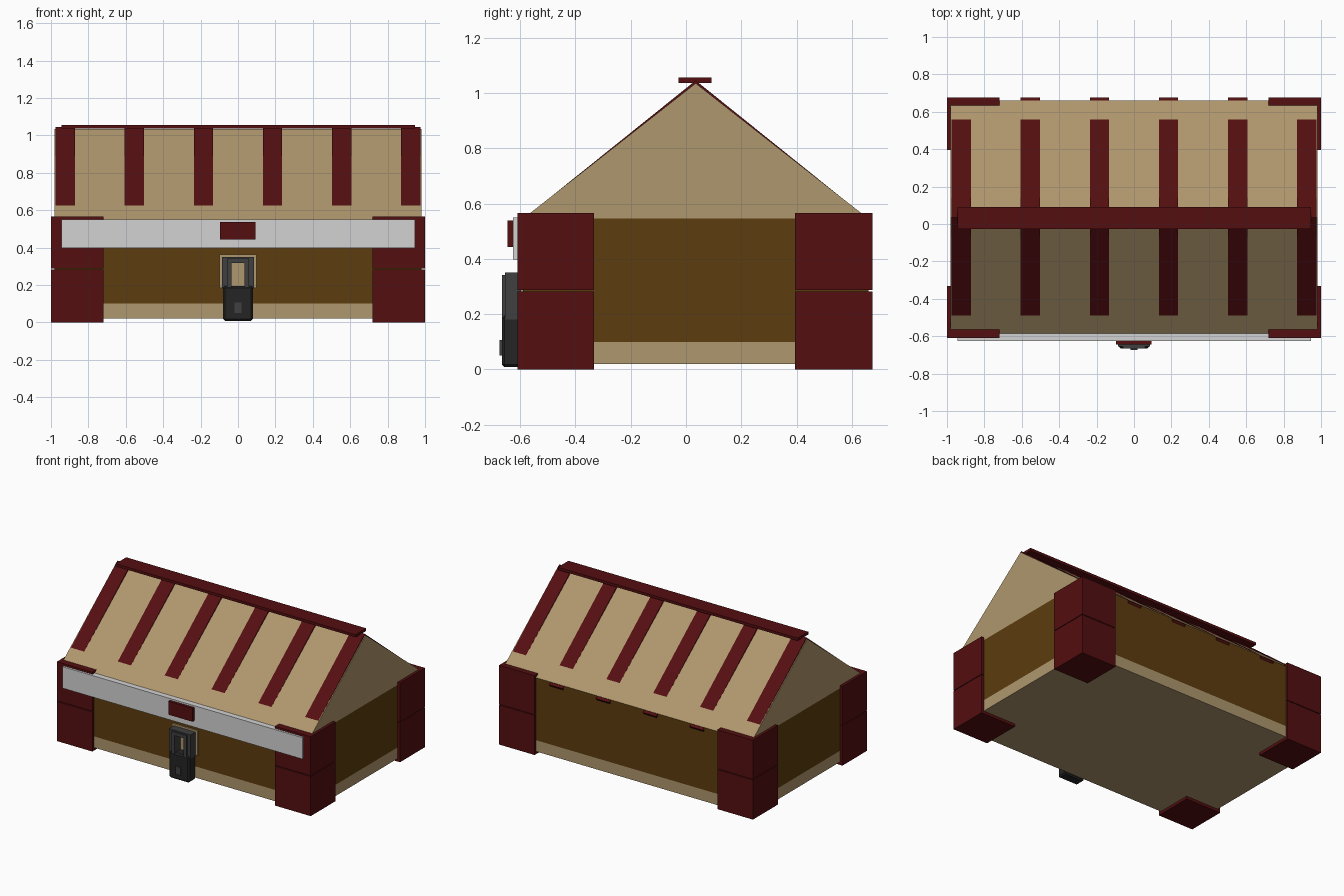
import bpy, bmesh

if "Cube" in bpy.data.objects:
    bpy.data.objects.remove(bpy.data.objects["Cube"])

CY = 0.035  # depth centre of the chest body


def material(name, rgb):
    m = bpy.data.materials.new(name)
    m.diffuse_color = (*rgb, 1)
    m.use_nodes = True
    m.node_tree.nodes["Principled BSDF"].inputs["Base Color"].default_value = m.diffuse_color
    return m


TAN = material("tan_wood", (0.429, 0.309, 0.153))
BROWN = material("brown_wood", (0.107, 0.045, 0.0044))
RED = material("dark_red", (0.089, 0.0044, 0.0052))
SILVER = material("light_grey_metal", (0.65, 0.65, 0.65))
GREY = material("dark_grey_metal", (0.05, 0.05, 0.052))
BLACK = material("black_metal", (0.018, 0.018, 0.018))


def finish(name, bm, mats, bevel=0):
    bmesh.ops.recalc_face_normals(bm, faces=bm.faces)
    me = bpy.data.meshes.new(name)
    bm.to_mesh(me)
    bm.free()
    for m in mats:
        me.materials.append(m)
    ob = bpy.data.objects.new(name, me)
    bpy.context.collection.objects.link(ob)
    if bevel:
        mod = ob.modifiers.new("bevel", "BEVEL")
        mod.width, mod.segments = bevel, 1
    return ob


def box(name, x, y, z, mat, bevel=0):
    bm = bmesh.new()
    bmesh.ops.create_cube(bm, size=1)
    for v in bm.verts:
        v.co = [lo + (c + 0.5) * (hi - lo) for c, (lo, hi) in zip(v.co, (x, y, z))]
    return finish(name, bm, [mat], bevel)


def extrude(name, points, vec, mat, bevel=0):
    bm = bmesh.new()
    face = bm.faces.new([bm.verts.new(p) for p in points])
    out = bmesh.ops.extrude_face_region(bm, geom=[face])
    bmesh.ops.translate(bm, vec=vec, verts=[g for g in out["geom"] if isinstance(g, bmesh.types.BMVert)])
    if face not in bm.faces:
        face = None
    bm.verts.ensure_lookup_table()
    return finish(name, bm, [mat], bevel)


# Chest body and gabled lid: stacked rings closed by a ridge, coloured by height
bm = bmesh.new()
HX, HY = 0.98, 0.625
rings = [[bm.verts.new((sx * HX, CY + sy * HY, z)) for sx, sy in ((-1, -1), (1, -1), (1, 1), (-1, 1))]
         for z in (0.02, 0.10, 0.545)]
bm.faces.new(rings[0])
for a, b in zip(rings, rings[1:]):
    for i in range(4):
        j = (i + 1) % 4
        bm.faces.new((a[i], a[j], b[j], b[i]))
left, right = (bm.verts.new((s * HX, CY, 1.035)) for s in (-1, 1))
t = rings[2]
bm.faces.new((t[0], t[1], right, left))
bm.faces.new((t[2], t[3], left, right))
bm.faces.new((t[1], t[2], right))
bm.faces.new((t[3], t[0], left))
for f in bm.faces:
    f.material_index = 1 if 0.2 < f.calc_center_median().z < 0.5 else 0
finish("chest_body", bm, [TAN, BROWN])

# Corner guards in two stacked blocks
for sx in (-1, 1):
    x = tuple(sorted((sx * 0.72, sx * 1.0)))
    for side, y in (("front", (-0.61, -0.332)), ("back", (0.395, 0.675))):
        lr = "left" if sx < 0 else "right"
        box(f"corner_lower_{side}_{lr}", x, y, (0, 0.282), RED)
        box(f"corner_upper_{side}_{lr}", x, y, (0.287, 0.565), RED)

# Lid battens: shallow inverted V strips that sink into the lid near the eaves
half = [(0.64, 0.531), (0.63, 0.517)]
for i in range(6):
    x = -0.9225 + i * 0.369
    prof = [(0, 1.045)] + half + [(0, 1.022)] + [(-y, z) for y, z in reversed(half)]
    extrude(f"lid_batten_{i + 1}", [(x - 0.052, CY + y, z) for y, z in prof], (0.104, 0, 0), RED)

# Ridge board
box("ridge_board", (-0.945, 0.945), (-0.027, 0.092), (1.036, 1.055), RED)

# Front metal band and clasp
box("front_band", (-0.945, 0.945), (-0.625, -0.585), (0.397, 0.55), SILVER)
box("clasp_plate", (-0.097, 0.093), (-0.645, -0.62), (0.443, 0.538), RED)

# Lock: backing plate, stepped shackle, case and keyhole cover
box("lock_plate", (-0.1, 0.1), (-0.599, -0.585), (0.185, 0.363), TAN)


def shackle(name, outer, inner, top_out, top_in, front):
    pts = [(-outer, 0.18), (-outer, top_out), (outer, top_out), (outer, 0.18),
           (inner, 0.18), (inner, top_in), (-inner, top_in), (-inner, 0.18)]
    extrude(name, [(x, -0.59, z) for x, z in pts], (0, front + 0.59, 0), GREY)


shackle("shackle_outer", 0.085, 0.05, 0.35, 0.33, -0.655)
shackle("shackle_inner", 0.06, 0.035, 0.342, 0.318, -0.665)
box("lock_case", (-0.08, 0.08), (-0.666, -0.59), (0.008, 0.195), BLACK, 0.01)
box("keyhole_cover", (-0.019, 0.019), (-0.674, -0.66), (0.05, 0.107), GREY)
